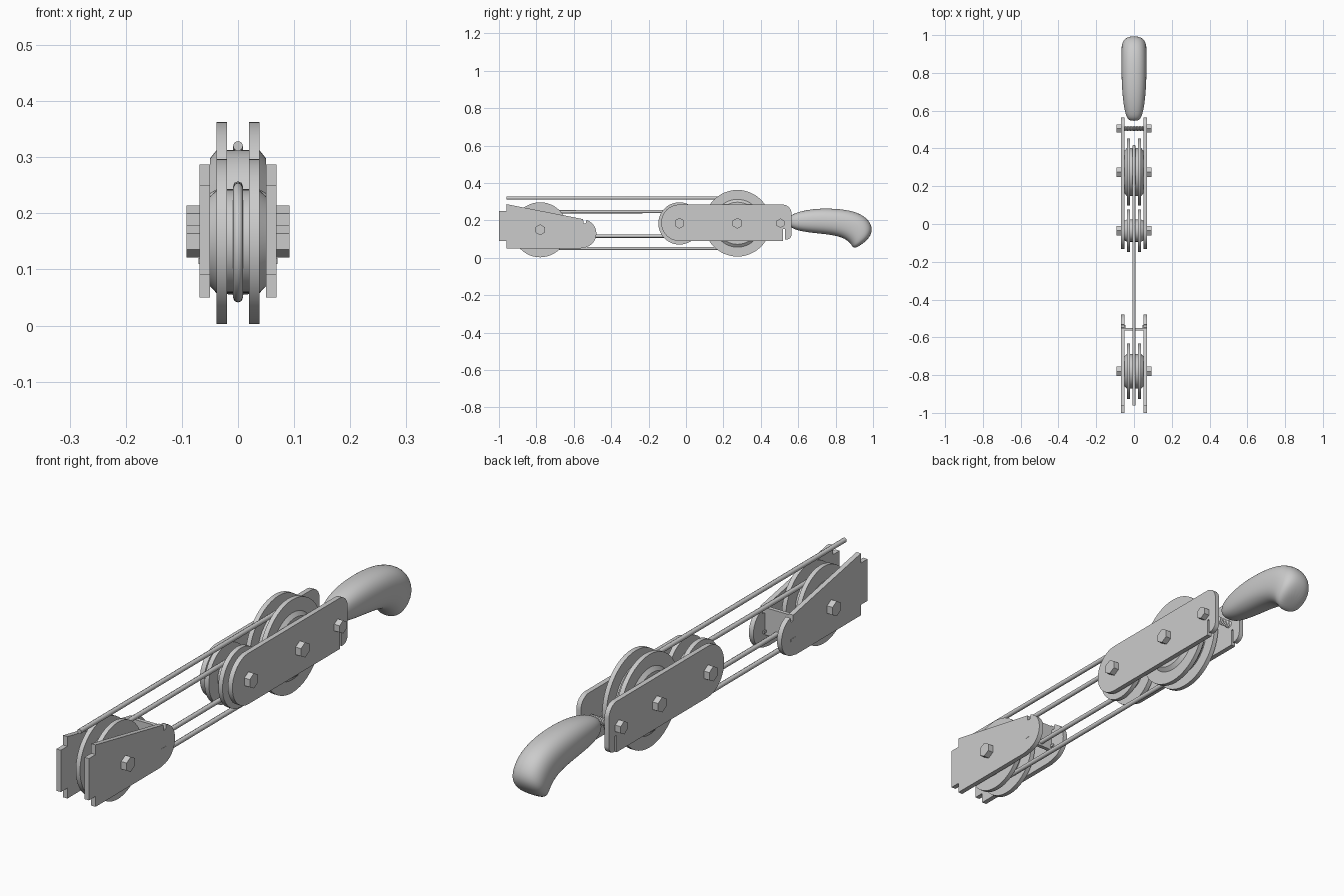
import bpy, bmesh
from math import sin, cos, pi, radians, copysign

if "Cube" in bpy.data.objects:
    bpy.data.objects.remove(bpy.data.objects["Cube"])


def finish(name, bm, angle=30):
    bmesh.ops.recalc_face_normals(bm, faces=bm.faces)
    me = bpy.data.meshes.new(name)
    bm.to_mesh(me)
    bm.free()
    ob = bpy.data.objects.new(name, me)
    bpy.context.collection.objects.link(ob)
    bpy.ops.object.select_all(action='DESELECT')
    ob.select_set(True)
    bpy.context.view_layer.objects.active = ob
    bpy.ops.object.shade_smooth_by_angle(angle=radians(angle))
    return ob


def arc(cy, cz, r, a0, a1, n=12):
    return [(cy + r * cos(radians(a0 + (a1 - a0) * i / n)),
             cz + r * sin(radians(a0 + (a1 - a0) * i / n))) for i in range(n + 1)]


def plate(name, outline, x0, x1):
    """Extrude a side-view (y, z) outline along x."""
    bm = bmesh.new()
    f = bm.faces.new([bm.verts.new((x0, y, z)) for y, z in outline])
    ext = bmesh.ops.extrude_face_region(bm, geom=[f])
    vs = [g for g in ext['geom'] if isinstance(g, bmesh.types.BMVert)]
    bmesh.ops.translate(bm, verts=vs, vec=(x1 - x0, 0, 0))
    return finish(name, bm)


def loft(name, rings, angle=30):
    """Join rings of equal length into a capped skin."""
    bm = bmesh.new()
    vr = [[bm.verts.new(p) for p in ring] for ring in rings]
    n = len(vr[0])
    for a, b in zip(vr, vr[1:]):
        for i in range(n):
            bm.faces.new((a[i], a[(i + 1) % n], b[(i + 1) % n], b[i]))
    bm.faces.new(vr[0])
    bm.faces.new(vr[-1])
    return finish(name, bm, angle)


def lathe(name, profile, y, z, n=48):
    """Turn an (x, radius) profile around an axis parallel to x."""
    return loft(name, [[(x, y + r * sin(2 * pi * i / n), z + r * cos(2 * pi * i / n))
                        for i in range(n)] for x, r in profile])


# Pulleys: two flanges, rope core between them and bulged hubs outside
PULLEYS = [("front", -0.78, 0.15, 0.147, 0.098), ("middle", -0.035, 0.184, 0.113, 0.066),
           ("large", 0.275, 0.185, 0.178, 0.135)]
for name, y, z, r, rope_r in PULLEYS:
    core = rope_r - 0.007
    lathe(name + "_pulley", [(-0.05, core * 0.88), (-0.038, core), (-0.038, r), (-0.02, r),
                             (-0.02, core), (0.02, core), (0.02, r), (0.038, r),
                             (0.038, core), (0.05, core * 0.88)], y, z)

# Hex bolts with axles
for name, y, z, r in [("front", -0.78, 0.15, 0.029), ("middle", -0.035, 0.185, 0.029),
                      ("large", 0.275, 0.185, 0.029), ("handle", 0.505, 0.185, 0.025)]:
    for side, s in (("left", -1), ("right", 1)):
        lathe(f"{name}_bolt_{side}", [(s * 0.068, r), (s * 0.092, r)], y, z, 6)
    if name != "handle":
        lathe(name + "_axle", [(-0.07, 0.014), (0.07, 0.014)], y, z, 16)

# Threaded rod holding the handle end
thread = [(-0.07 + 0.14 * i / 36, 0.014 if i % 2 else 0.010) for i in range(37)]
lathe("threaded_rod", thread, 0.505, 0.185, 16)

# Side plates of both blocks
front_outline = ([(-0.96, 0.05), (-0.96, 0.09), (-1.0, 0.09), (-1.0, 0.25), (-0.96, 0.25),
                  (-0.96, 0.287), (-0.55, 0.207), (-0.548, 0.185), (-0.536, 0.185), (-0.532, 0.203)]
                 + arc(-0.555, 0.13, 0.076, 60, -90))
front_outline = front_outline[:-1] + [(-0.57, 0.05)]
rear_outline = (arc(-0.035, 0.1875, 0.0975, 270, 90, 20)
                + arc(0.515, 0.235, 0.05, 90, 0, 8)
                + arc(0.535, 0.127, 0.03, 0, -90, 6)
                + [(0.528, 0.097), (0.528, 0.155), (0.518, 0.155), (0.518, 0.09)])
for side, s in (("left", -1), ("right", 1)):
    plate("front_plate_" + side, front_outline, s * 0.05, s * 0.069)
    plate("rear_plate_" + side, rear_outline, s * 0.05, s * 0.069)
    # small tab end of the cross plate showing through the side plate
    plate("cross_tab_" + side, [(-0.562, 0.11), (-0.535, 0.11), (-0.535, 0.12), (-0.562, 0.12)],
          s * 0.045, s * 0.07)

# Cross plate where the rope is anchored
plate("cross_plate", [(-0.565, 0.10), (-0.55, 0.10), (-0.55, 0.204), (-0.565, 0.204)], -0.052, 0.052)

# Rope reeved through all three pulleys
path = ([(-0.96, 0.32)] + arc(0.275, 0.185, 0.135, 90, -90, 24)
        + arc(-0.78, 0.148, 0.098, 270, 90, 24)
        + arc(-0.035, 0.182, 0.066, 90, -90, 20) + [(-0.555, 0.116)])
cu = bpy.data.curves.new("rope", 'CURVE')
cu.dimensions = '3D'
cu.bevel_depth = 0.009
cu.bevel_resolution = 2
cu.use_fill_caps = True
sp = cu.splines.new('POLY')
sp.points.add(len(path) - 1)
for p, (y, z) in zip(sp.points, path):
    p.co = (0, y, z, 1)
bpy.context.collection.objects.link(bpy.data.objects.new("rope", cu))

# Curved handle: sections given as top point, bottom point, half width
SECTIONS = [((0.546, 0.203), (0.546, 0.183), 0.018), ((0.556, 0.227), (0.558, 0.162), 0.036),
            ((0.60, 0.247), (0.605, 0.142), 0.052), ((0.69, 0.265), (0.695, 0.131), 0.063),
            ((0.80, 0.265), (0.775, 0.123), 0.067), ((0.90, 0.251), (0.84, 0.108), 0.067),
            ((0.968, 0.217), (0.873, 0.083), 0.067), ((1.0, 0.162), (0.885, 0.067), 0.066),
            ((0.988, 0.117), (0.892, 0.055), 0.058), ((0.955, 0.082), (0.908, 0.052), 0.034)]
rings = []
for (ty, tz), (by, bz), w in SECTIONS:
    ring = []
    for i in range(20):
        c, s = cos(2 * pi * i / 20), sin(2 * pi * i / 20)
        u, v = copysign(abs(c) ** 0.85, c), copysign(abs(s) ** 0.85, s)
        t = (1 + v) / 2
        ring.append((w * u, by + (ty - by) * t, bz + (tz - bz) * t))
    rings.append(ring)
handle = loft("handle", rings, 180)
sub = handle.modifiers.new("smooth", 'SUBSURF')
sub.levels = sub.render_levels = 2
